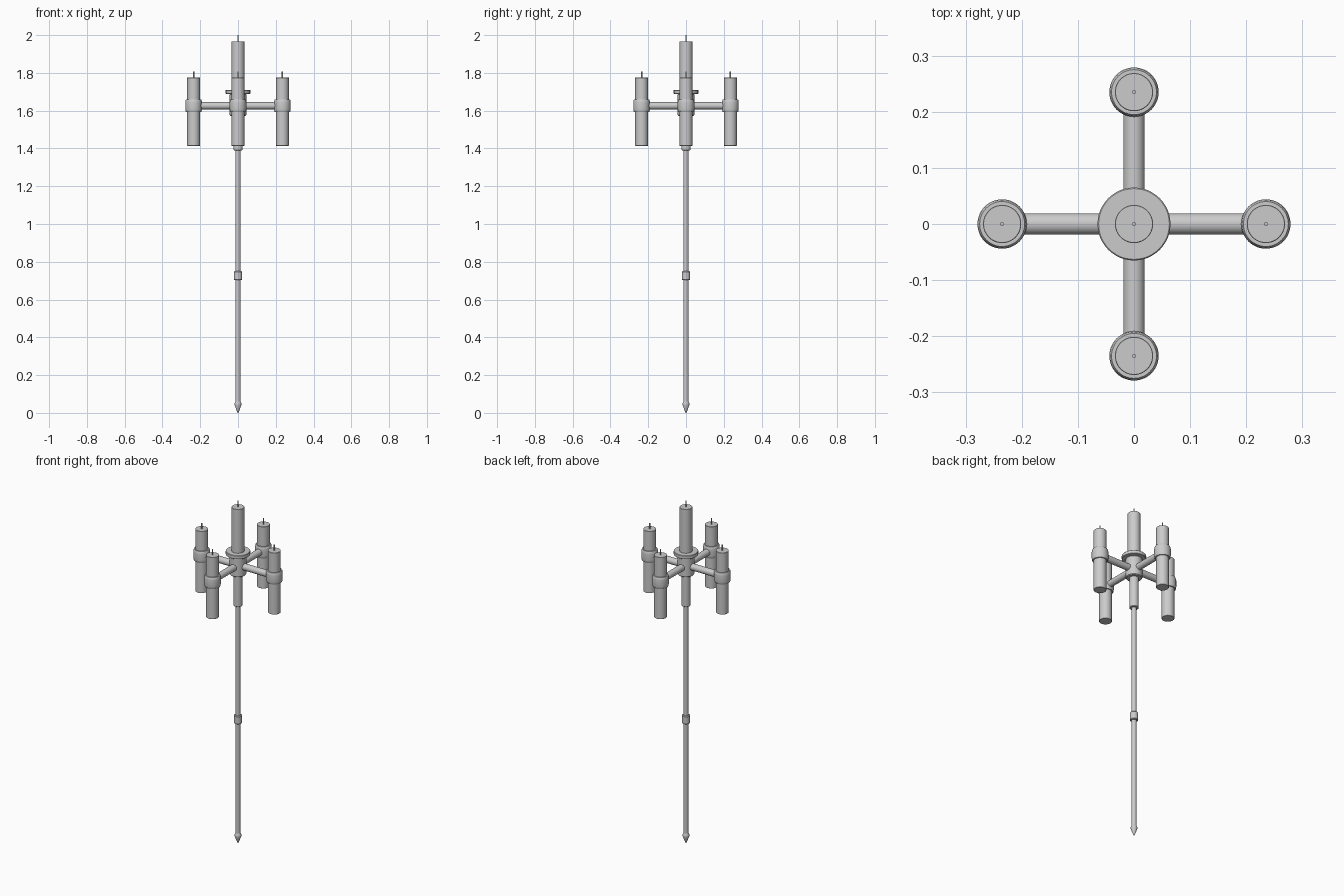
import bpy, math
from mathutils import Matrix, Vector

if "Cube" in bpy.data.objects:
    bpy.data.objects.remove(bpy.data.objects["Cube"])

SEG = 48


def lathe(name, profile, loc=(0, 0, 0), seg=SEG):
    """Revolve (radius, z) points around z; closes both ends with caps."""
    verts, faces = [], []
    for r, z in profile:
        for i in range(seg):
            a = 2 * math.pi * i / seg
            verts.append((r * math.cos(a), r * math.sin(a), z))
    for k in range(len(profile) - 1):
        for i in range(seg):
            j = (i + 1) % seg
            faces.append((k * seg + i, k * seg + j, (k + 1) * seg + j, (k + 1) * seg + i))
    faces.append(tuple(reversed(range(seg))))
    faces.append(tuple(range((len(profile) - 1) * seg, len(profile) * seg)))
    me = bpy.data.meshes.new(name)
    me.from_pydata(verts, [], faces)
    ob = bpy.data.objects.new(name, me)
    ob.location = loc
    bpy.context.collection.objects.link(ob)
    bpy.ops.object.select_all(action='DESELECT')
    ob.select_set(True)
    bpy.context.view_layer.objects.active = ob
    bpy.ops.object.shade_smooth_by_angle(angle=math.radians(35))
    return ob


def tube(r, z0, z1, b=0.0):
    """Cylinder profile with an optional chamfer."""
    if b:
        return [(r - b, z0), (r, z0 + b), (r, z1 - b), (r - b, z1)]
    return [(r, z0), (r, z1)]


# Stake: pointed foot, pole, mid coupling
lathe("ground_spike", [(0.001, 0), (0.007, 0.012), (0.018, 0.042), (0.018, 0.05), (0.013, 0.06)])
lathe("pole", tube(0.013, 0.055, 1.42))
lathe("pole_coupling", tube(0.022, 0.703, 0.75, 0.003))

# Central socket, hub, drip plate, candle
lathe("stem_socket", tube(0.025, 1.39, 1.60, 0.003))
lathe("hub", tube(0.044, 1.573, 1.69, 0.004))
lathe("drip_plate", tube(0.065, 1.689, 1.71, 0.002))
lathe("centre_candle", tube(0.034, 1.70, 1.966, 0.001))
lathe("centre_wick", tube(0.0035, 1.96, 2.0), seg=12)

# Four arms, each with a rounded ring holding a candle
Z, D = 1.626, 0.235
for n in range(4):
    a = n * math.pi / 2
    d = Vector((math.cos(a), math.sin(a), 0))
    arm = lathe(f"arm_{n}", tube(0.019, 0, D - 0.03))
    arm.matrix_world = Matrix.Translation((0, 0, Z)) @ d.to_track_quat('Z', 'Y').to_matrix().to_4x4()
    pos = d * D
    lathe(f"ring_{n}", [(0.034, 1.593), (0.040, 1.593), (0.0425, 1.598), (0.044, 1.608),
                        (0.044, 1.645), (0.0425, 1.655), (0.040, 1.66), (0.034, 1.66)], pos)
    lathe(f"candle_{n}", tube(0.034, 1.414, 1.775, 0.001), pos)
    lathe(f"wick_{n}", tube(0.0035, 1.77, 1.808), pos, 12)
